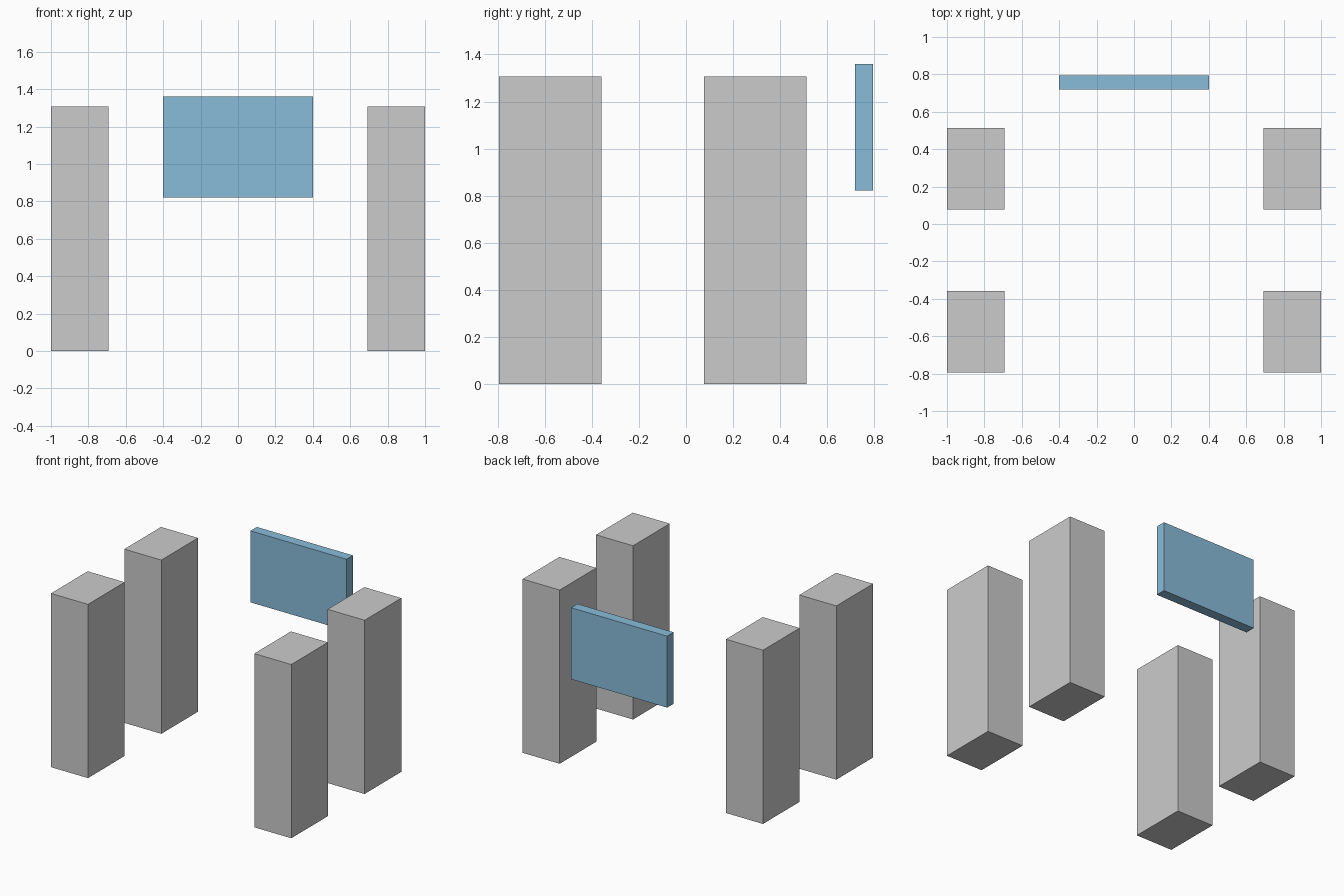
import bpy

if "Cube" in bpy.data.objects:
    bpy.data.objects.remove(bpy.data.objects["Cube"])


def box(name, lo, hi):
    """Box between two opposite corners."""
    size = [b - a for a, b in zip(lo, hi)]
    centre = [(a + b) / 2 for a, b in zip(lo, hi)]
    bpy.ops.mesh.primitive_cube_add(size=1, location=centre)
    obj = bpy.context.object
    obj.name = name
    obj.scale = size
    bpy.ops.object.transform_apply(location=False, rotation=False, scale=True)
    return obj


# Four pillars: a front and a back pair
INNER, OUTER, HEIGHT, DEPTH = 0.692, 1.0, 1.307, 0.436
for row, y in (("front", -0.795), ("back", 0.077)):
    for side, x0, x1 in (("left", -OUTER, -INNER), ("right", INNER, OUTER)):
        box(f"{row}_{side}_pillar", (x0, y, 0), (x1, y + DEPTH, HEIGHT))

# Raised blue panel at the back
panel = box("back_panel", (-0.4, 0.719, 0.822), (0.4, 0.795, 1.36))
blue = bpy.data.materials.new("panel_blue")
blue.diffuse_color = (0.25, 0.5, 0.7, 1)
blue.use_nodes = True
blue.node_tree.nodes["Principled BSDF"].inputs["Base Color"].default_value = blue.diffuse_color
panel.data.materials.append(blue)
